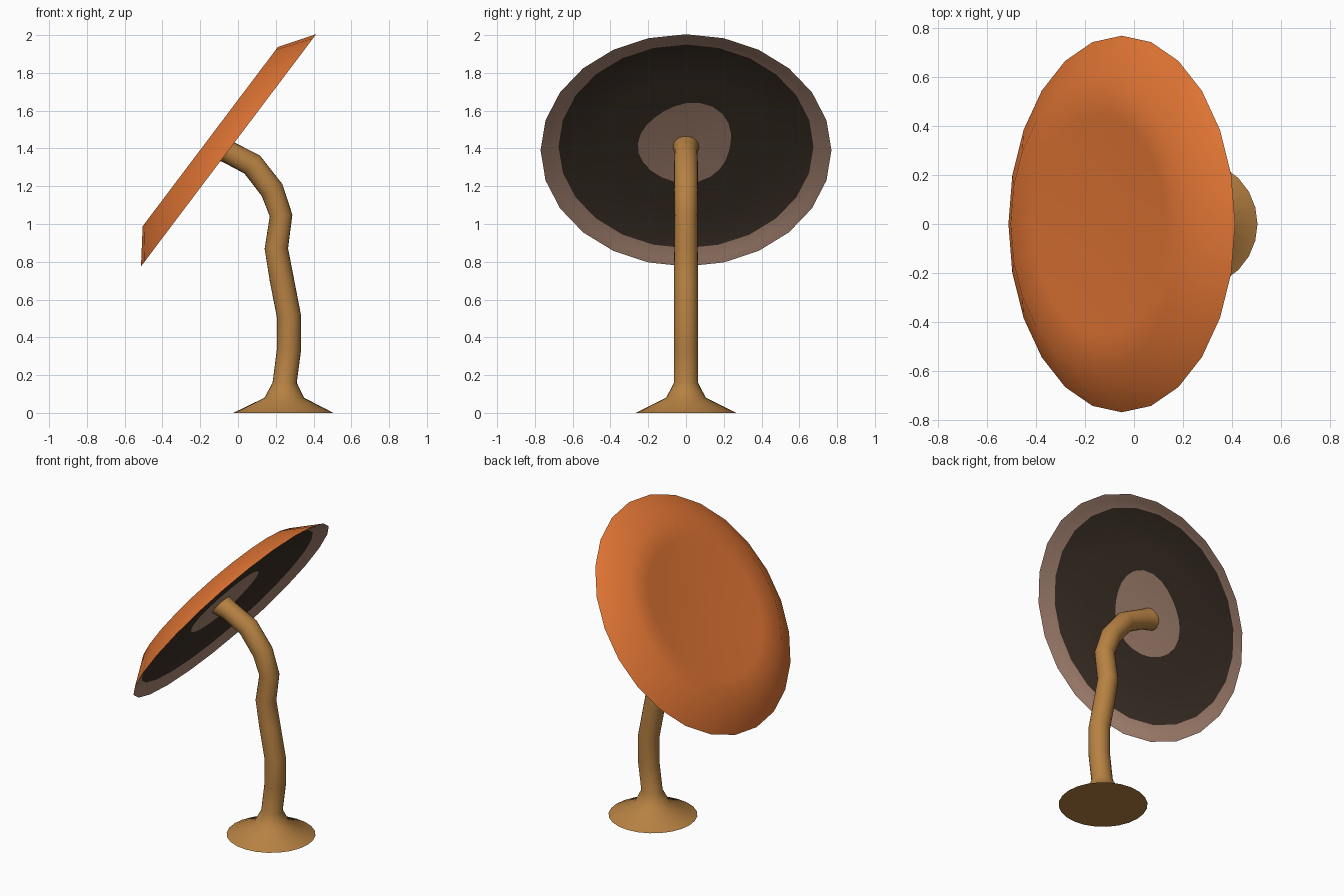
import bpy, bmesh, math
from mathutils import Vector

if "Cube" in bpy.data.objects:
    bpy.data.objects.remove(bpy.data.objects["Cube"])


def material(name, rgb):
    m = bpy.data.materials.new(name)
    m.diffuse_color = (*rgb, 1)
    m.use_nodes = True
    m.node_tree.nodes["Principled BSDF"].inputs["Base Color"].default_value = m.diffuse_color
    return m


ORANGE = material("cap orange", (0.76, 0.18, 0.035))
TAN = material("stem tan", (0.47, 0.22, 0.055))
PINK = material("pinkish brown", (0.40, 0.24, 0.175))
DARK = material("dark gills", (0.045, 0.03, 0.02))


def loft(name, rings, mats, band_mats):
    """Skin a list of rings; both ends are closed with a centre fan."""
    bm = bmesh.new()
    vs = [[bm.verts.new(p) for p in r] for r in rings]
    n = len(rings[0])
    for k in range(len(vs) - 1):
        for i in range(n):
            j = (i + 1) % n
            f = bm.faces.new((vs[k][i], vs[k][j], vs[k + 1][j], vs[k + 1][i]))
            f.material_index = band_mats[k]
    for ring, mi in ((vs[0], band_mats[0]), (vs[-1], band_mats[-1])):
        bm.faces.new(ring).material_index = mi
    bmesh.ops.recalc_face_normals(bm, faces=bm.faces)
    me = bpy.data.meshes.new(name)
    bm.to_mesh(me)
    bm.free()
    for m in mats:
        me.materials.append(m)
    for p in me.polygons:
        p.use_smooth = True
    me.set_sharp_from_angle(angle=math.radians(60))
    ob = bpy.data.objects.new(name, me)
    bpy.context.collection.objects.link(ob)
    return ob


# Tilted cap: u runs up the slope, w is the cap axis
C = Vector((-0.05, 0, 1.39))
U = Vector((0.602, 0, 0.798))
V = Vector((0, 1, 0))
W = Vector((-0.798, 0, 0.602))
SEG = 24


def cap_ring(r, h, wobble=0.0):
    pts = []
    for i in range(SEG):
        a = 2 * math.pi * i / SEG
        # wobble makes the pale middle patch slightly irregular
        q = r * (1 + wobble * (math.cos(2 * a - 0.9) + 0.6 * math.sin(3 * a)))
        pts.append(C + U * q * math.cos(a) + V * q * math.sin(a) + W * h)
    return pts


# (radius, height, wobble) from top centre, over the rim, to underside centre
profile = [(0.03, 0.098, 0), (0.25, 0.102, 0), (0.45, 0.113, 0),
           (0.595, 0.121, 0), (0.77, 0.0, 0), (0.73, 0.012, 0),
           (0.675, 0.035, 0), (0.45, 0.052, 0), (0.255, 0.064, 0.06),
           (0.03, 0.07, 0)]
loft("cap", [cap_ring(*p) for p in profile], [ORANGE, PINK, DARK],
     [0, 0, 0, 0, 1, 1, 2, 2, 1])

# Stem with flared foot: (x, z, radius) along a bent path
path = [(0.24, 0.0, 0.265), (0.245, 0.08, 0.105), (0.247, 0.16, 0.064),
        (0.27, 0.335, 0.064), (0.27, 0.51, 0.064), (0.232, 0.705, 0.064),
        (0.203, 0.87, 0.062), (0.228, 1.045, 0.06), (0.18, 1.18, 0.063),
        (0.075, 1.315, 0.063), (-0.06, 1.385, 0.06), (-0.13, 1.412, 0.07)]
rings = []
for k, (x, z, r) in enumerate(path):
    a, b = path[max(k - 1, 0)], path[min(k + 1, len(path) - 1)]
    t = Vector((b[0] - a[0], 0, b[1] - a[1])).normalized()
    if k < 3:
        t = Vector((0, 0, 1))
    side = Vector((t.z, 0, -t.x))
    n = 24
    rings.append([Vector((x, 0, z)) + side * r * math.cos(2 * math.pi * i / n)
                  + V * r * math.sin(2 * math.pi * i / n) for i in range(n)])
loft("stem", rings, [TAN], [0] * (len(path) - 1))
